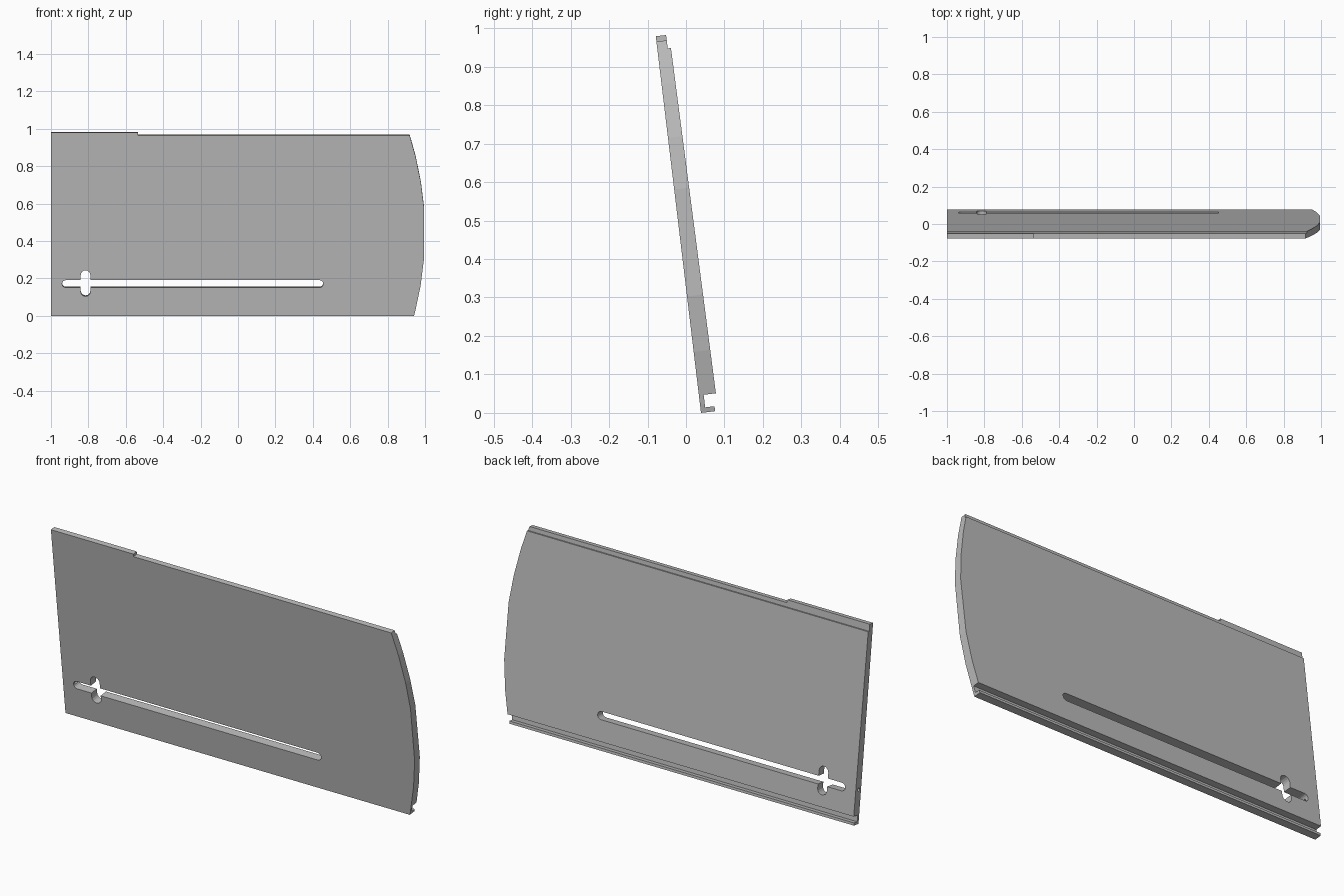
import bpy, bmesh, math
from mathutils import Vector

cube = bpy.data.objects.get("Cube")
if cube:
    bpy.data.objects.remove(cube, do_unlink=True)

grey = bpy.data.materials.new("plain grey")
grey.use_nodes = True
colour = (0.5, 0.5, 0.5, 1)
grey.diffuse_color = colour
grey.node_tree.nodes["Principled BSDF"].inputs["Base Color"].default_value = colour


def prism(name, points, direction, start, length):
    """Extrude a flat outline of 3D points along a direction."""
    direction = Vector(direction)
    bm = bmesh.new()
    face = bm.faces.new([bm.verts.new(Vector(p) + direction * start) for p in points])
    ext = bmesh.ops.extrude_face_region(bm, geom=[face])
    moved = [g for g in ext["geom"] if isinstance(g, bmesh.types.BMVert)]
    bmesh.ops.translate(bm, verts=moved, vec=direction * length)
    bmesh.ops.recalc_face_normals(bm, faces=bm.faces)
    mesh = bpy.data.meshes.new(name)
    bm.to_mesh(mesh)
    bm.free()
    mesh.materials.append(grey)
    obj = bpy.data.objects.new(name, mesh)
    bpy.context.collection.objects.link(obj)
    return obj


def capsule(cx, cz, half, r, upright=False, steps=8):
    """Round-ended slot outline in the panel plane."""
    pts = []
    for side in (1, -1):
        for i in range(steps + 1):
            t = -math.pi / 2 + math.pi * i / steps
            u, w = side * (half + r * math.cos(t)), side * r * math.sin(t)
            pts.append((cx - w, 0, cz + u) if upright else (cx + u, 0, cz + w))
    return pts


def boolean(target, cutter, operation):
    mod = target.modifiers.new(operation.lower(), 'BOOLEAN')
    mod.object = cutter
    mod.operation = operation
    mod.solver = 'EXACT'
    bpy.context.view_layer.objects.active = target
    bpy.ops.object.modifier_apply(modifier=mod.name)
    bpy.data.objects.remove(cutter, do_unlink=True)


# Cross-section: bottom lip, groove, main thickness, thin top tongue
section = [(0, 0), (0.037, 0), (0.037, 0.013), (0.0125, 0.013), (0.0125, 0.046),
           (0.0445, 0.046), (0.0355, 0.951), (0.027, 0.951), (0.027, 0.986), (0, 0.986)]
panel = prism("sliding_panel", [(0, y, z) for y, z in section], (1, 0, 0), -1, 2.1)

# Outline: bowed right end and raised left part of the top edge
top, radius, apex = 0.972, 1.69, 0.445
heights = [-0.02, 0.02, 0.16, 0.305, 0.585, 0.72, 0.86, top]
bow = [(1 - (z - apex) ** 2 / (2 * radius), 0, z) for z in heights]
outline = [(-1.1, 0, -0.02)] + bow + [(-0.535, 0, top), (-0.535, 0, 1.1), (-1.1, 0, 1.1)]
boolean(panel, prism("outline", outline, (0, 1, 0), -0.1, 0.3), 'INTERSECT')

# Long slot with a crossing key opening
for shape in (capsule(-0.2425, 0.172, 0.678, 0.02),
              capsule(-0.815, 0.175, 0.044, 0.026, upright=True)):
    boolean(panel, prism("slot_cutter", shape, (0, 1, 0), -0.1, 0.3), 'DIFFERENCE')

# Pin hole from the left end into the slot
ring = [2 * math.pi * i / 12 for i in range(12)]
hole = [(0, 0.02 + 0.008 * math.cos(a), 0.172 + 0.008 * math.sin(a)) for a in ring]
boolean(panel, prism("pin_cutter", hole, (1, 0, 0), -1.05, 0.13), 'DIFFERENCE')

# Lean the panel toward the front
panel.rotation_euler.x = 0.1195
panel.location.y = 0.039
